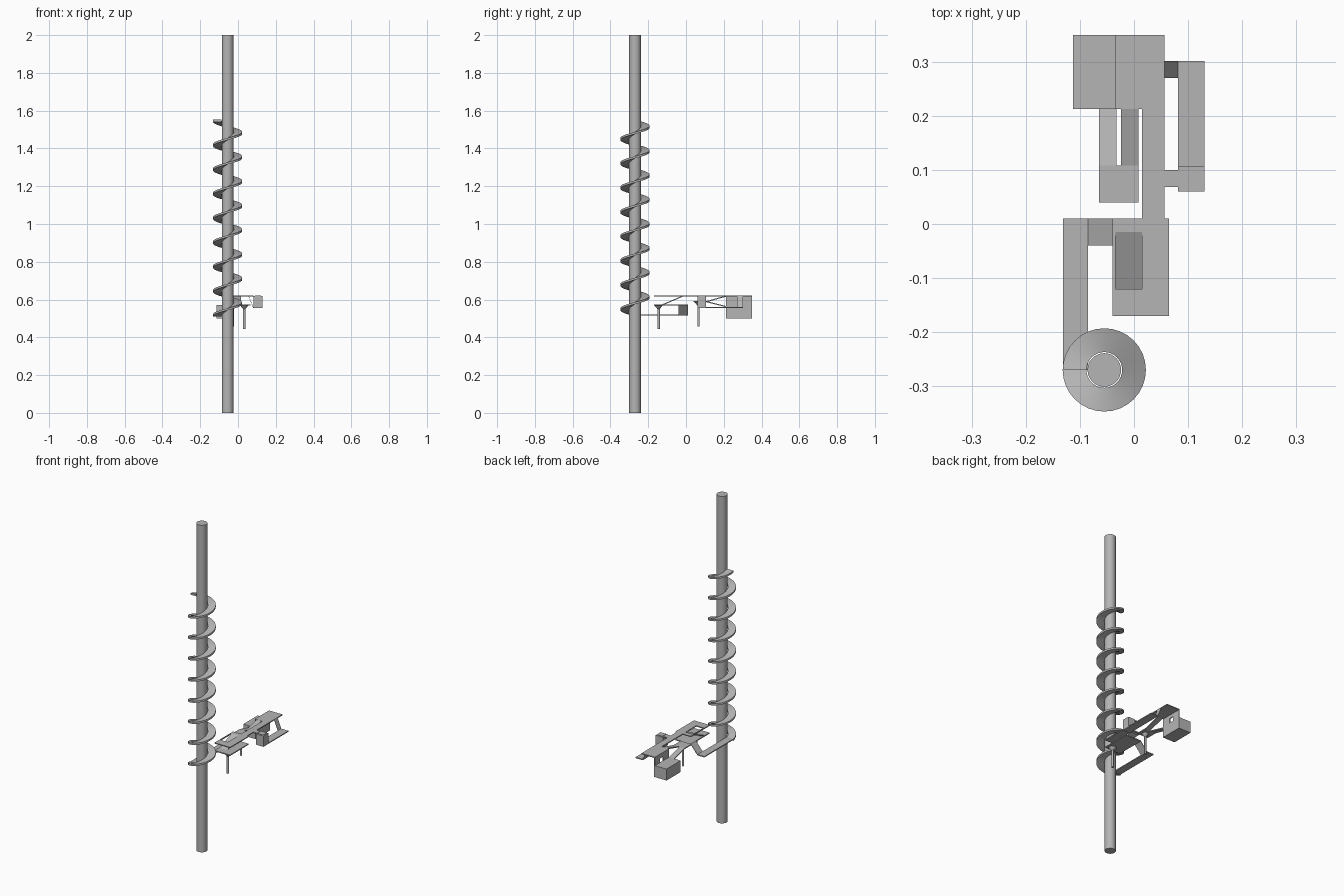
import bpy, bmesh, math
from mathutils import Vector

if "Cube" in bpy.data.objects:
    bpy.data.objects.remove(bpy.data.objects["Cube"])

grey = bpy.data.materials.new("concrete grey")
grey.diffuse_color = (0.46, 0.46, 0.46, 1)
grey.use_nodes = True
grey.node_tree.nodes["Principled BSDF"].inputs["Base Color"].default_value = grey.diffuse_color
T = 0.006  # slab thickness


def finish(name, bm):
    bmesh.ops.recalc_face_normals(bm, faces=bm.faces)
    mesh = bpy.data.meshes.new(name)
    bm.to_mesh(mesh)
    bm.free()
    mesh.materials.append(grey)
    ob = bpy.data.objects.new(name, mesh)
    bpy.context.collection.objects.link(ob)
    return ob


def smooth(ob):
    bpy.ops.object.select_all(action='DESELECT')
    ob.select_set(True)
    bpy.context.view_layer.objects.active = ob
    bpy.ops.object.shade_smooth_by_angle(angle=math.radians(35))


def add_box(bm, x0, x1, y0, y1, z0, z1):
    vs = bmesh.ops.create_cube(bm, size=1)["verts"]
    for v in vs:
        v.co = Vector((x1 if v.co.x > 0 else x0,
                       y1 if v.co.y > 0 else y0,
                       z1 if v.co.z > 0 else z0))
    return vs


def boxes(name, *items):
    bm = bmesh.new()
    for b in items:
        add_box(bm, *b)
    return finish(name, bm)


def ramp(name, x0, x1, y0, y1, axis, za, zb):
    """Sloped slab whose top runs from za to zb along the axis (0 = x, 1 = y)."""
    bm = bmesh.new()
    lo, hi = ((x0, x1), (y0, y1))[axis]
    for v in add_box(bm, x0, x1, y0, y1, -T, 0):
        v.co.z += za + (zb - za) * (v.co[axis] - lo) / (hi - lo)
    return finish(name, bm)


def post(name, x, y, z0, z1, r, cap):
    """Round post that flares into a cone under its slab."""
    bm = bmesh.new()
    for za, zb, ra, rb in ((z0, z1, r, r), (z1 - 0.018, z1, r, cap)):
        vs = bmesh.ops.create_cone(bm, cap_ends=True, segments=16, radius1=ra,
                                   radius2=rb, depth=zb - za)["verts"]
        bmesh.ops.translate(bm, vec=(x, y, (za + zb) / 2), verts=vs)
    smooth(finish(name, bm))


# Tall central pole
PX, PY = -0.055, -0.27
bm = bmesh.new()
bmesh.ops.create_cone(bm, cap_ends=True, segments=32, radius1=0.031,
                      radius2=0.031, depth=2)
bmesh.ops.translate(bm, vec=(PX, PY, 1), verts=bm.verts)
smooth(finish("pole", bm))

# Spiral ramp: rectangular section swept eight turns up the pole
bm = bmesh.new()
turns, steps = 8, 32
rings = []
for i in range(turns * steps + 1):
    a = math.pi + 2 * math.pi * i / steps
    z = 0.522 + 1.03 * i / (turns * steps)
    rings.append([bm.verts.new((PX + r * math.cos(a), PY + r * math.sin(a), z + dz))
                  for r, dz in ((0.033, 0), (0.077, 0), (0.077, -0.011), (0.033, -0.011))])
for p, q in zip(rings, rings[1:]):
    for k in range(4):
        bm.faces.new((p[k], p[(k + 1) % 4], q[(k + 1) % 4], q[k]))
bm.faces.new(rings[0])
bm.faces.new(rings[-1])
smooth(finish("spiral_ramp", bm))

# Entry walkway from the foot of the spiral, and its ramp to the lower deck
Z0, Z1, Z2 = 0.522, 0.575, 0.622
boxes("entry_walkway", (-0.131, -0.085, -0.27, 0.01, Z0 - T, Z0))
ramp("entry_ramp", -0.085, -0.04, -0.04, 0.01, 0, Z0, Z1)

# Lower front deck and the ramp through the opening above it
boxes("lower_deck", (-0.04, 0.065, -0.17, 0.01, Z1 - T, Z1))
ramp("deck_ramp", -0.034, 0.015, -0.125, -0.015, 1, Z1, Z2)

# Upper deck: frame around the opening, long bridge, rear terrace
boxes("upper_deck",
      (0.015, 0.065, -0.17, 0.01, Z2 - T, Z2),
      (-0.04, 0.015, -0.17, -0.12, Z2 - T, Z2),
      (-0.04, -0.034, -0.12, 0.01, Z2 - T, Z2),
      (-0.034, 0.015, -0.015, 0.01, Z2 - T, Z2))
boxes("bridge", (0.015, 0.056, 0.01, 0.35, Z2 - T, Z2))
boxes("rear_terrace", (-0.033, 0.015, 0.213, 0.35, Z2 - T, Z2))

# Rear room with a wall and doorway below the terrace
boxes("rear_room", (-0.113, -0.033, 0.213, 0.35, 0.5, 0.57))
boxes("terrace_wall",
      (-0.035, -0.03, 0.213, 0.27, 0.5, Z2),
      (-0.035, -0.03, 0.30, 0.35, 0.5, Z2),
      (-0.035, -0.03, 0.27, 0.30, 0.595, Z2),
      (-0.035, -0.03, 0.27, 0.30, 0.5, 0.565))

# Switchback: landing with two ramps running opposite ways
ZL = 0.592
boxes("landing", (-0.065, 0.008, 0.04, 0.108, ZL - T, ZL))
ramp("landing_ramp_low", -0.065, -0.032, 0.108, 0.215, 1, ZL, 0.565)
ramp("landing_ramp_high", -0.024, 0.008, 0.108, 0.215, 1, ZL, Z2)

# Side walkway, its connectors and the small hut with a roof hatch
ZS = 0.56
boxes("side_walkway", (0.081, 0.13, 0.06, 0.302, ZS - T, ZS))
ramp("side_ramp", 0.056, 0.081, 0.27, 0.302, 0, Z2, ZS)
boxes("hut_bridge", (0.056, 0.081, 0.068, 0.1, Z2 - T, Z2))
boxes("hut", (0.081, 0.13, 0.06, 0.107, ZS, Z2 - 0.002))
boxes("hut_hatch", (0.089, 0.123, 0.067, 0.1, Z2 - 0.002, Z2))

# Support posts
post("front_post", 0.033, -0.145, 0.445, Z1 - T, 0.007, 0.022)
post("rear_post", -0.026, 0.066, 0.458, ZL - T, 0.006, 0.02)
